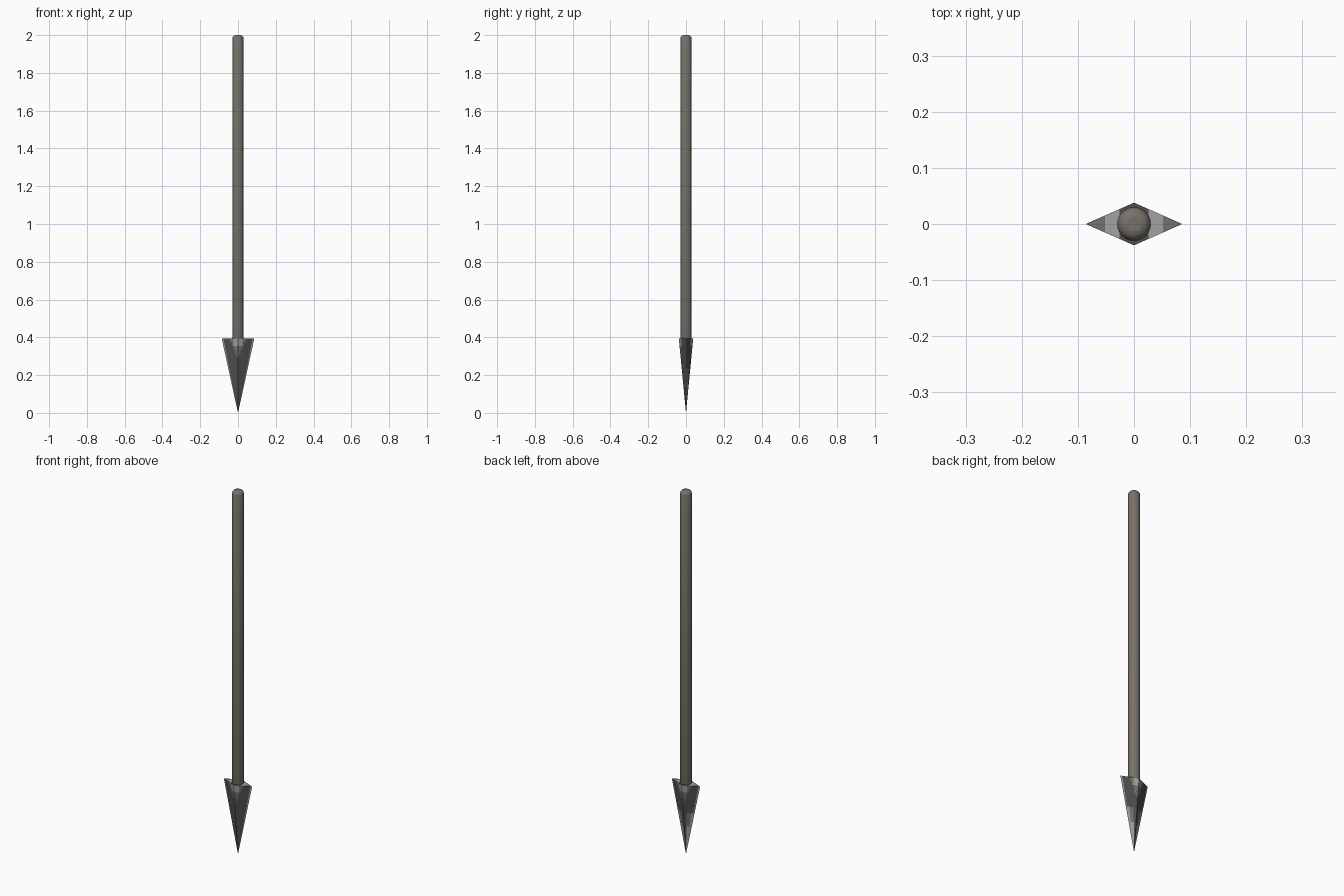
import bpy, bmesh, math

if "Cube" in bpy.data.objects:
    bpy.data.objects.remove(bpy.data.objects["Cube"])


def material(name, rgb):
    m = bpy.data.materials.new(name)
    m.diffuse_color = (*rgb, 1)
    m.use_nodes = True
    m.node_tree.nodes["Principled BSDF"].inputs["Base Color"].default_value = m.diffuse_color
    return m


wood = material("weathered wood", (0.185, 0.167, 0.14))
dark = material("dark steel", (0.08, 0.08, 0.08))
light = material("light steel", (0.36, 0.36, 0.36))
worn = material("worn steel", (0.17, 0.165, 0.155))
DARK, LIGHT, WORN = range(3)


def make(name, bm, mats):
    me = bpy.data.meshes.new(name)
    bm.to_mesh(me)
    bm.free()
    for m in mats:
        me.materials.append(m)
    ob = bpy.data.objects.new(name, me)
    bpy.context.collection.objects.link(ob)
    return ob


# shaft: round pole with softened ends, its foot sunk in the head
R, SIDES = 0.03, 24
profile = [(0.30, 0.018), (0.306, 0.026), (0.318, R),
           (1.982, R), (1.992, 0.027), (1.998, 0.021), (2.0, 0.013)]
bm = bmesh.new()
rings = [[bm.verts.new((r * math.cos(2 * math.pi * i / SIDES),
                        r * math.sin(2 * math.pi * i / SIDES), z))
          for i in range(SIDES)] for z, r in profile]
for a, b in zip(rings, rings[1:]):
    for i in range(SIDES):
        j = (i + 1) % SIDES
        bm.faces.new((a[i], a[j], b[j], b[i])).smooth = True
bm.faces.new(rings[0][::-1])
bm.faces.new(rings[-1])
make("shaft", bm, [wood])

# head: four-sided point, each side cut into strips for the bare metal marks
W, D, H = 0.086, 0.038, 0.393
COLS, ROWS = 10, 20


def side_colour(u, z, back):
    """u runs from 0 on the ridge to 1 on the cutting edge."""
    if u > 0.9:
        return LIGHT
    if z > 0.355 and u < 0.35:
        return LIGHT
    if z > 0.30 and u < 0.35 * (z - 0.28) / 0.075:
        return WORN
    if back and z < 0.24 and u > 0.3:
        return LIGHT if z < 0.16 or u > 0.7 else WORN
    return DARK


def cap_colour(x):
    return DARK if x < 0.028 else LIGHT if x < 0.055 else WORN


bm = bmesh.new()
for sx in (1, -1):
    for sy in (1, -1):
        def at(i, k):
            u, t = i / COLS, k / ROWS
            return bm.verts.new((sx * W * u * t, sy * D * (1 - u) * t, H * t))

        for i in range(COLS):
            for k in range(ROWS):
                quad = [at(i, k + 1), at(i + 1, k + 1)]
                quad += [at(i + 1, k), at(i, k)] if k else [at(0, 0)]
                f = bm.faces.new(quad if sx * sy < 0 else quad[::-1])
                f.material_index = side_colour((i + 0.5) / COLS,
                                               (k + 0.5) / ROWS * H, sy > 0)
            # flat top of the head
            xs = [i / COLS, (i + 1) / COLS]
            cap = [at(i, ROWS), at(i + 1, ROWS)]
            cap += [bm.verts.new((sx * W * u, 0, H)) for u in xs[::-1]]
            if i == COLS - 1:
                bm.verts.remove(cap.pop(2))
            f = bm.faces.new(cap[::-1] if sx * sy < 0 else cap)
            f.material_index = cap_colour((i + 0.5) / COLS * W)
bmesh.ops.remove_doubles(bm, verts=bm.verts, dist=1e-5)
bmesh.ops.recalc_face_normals(bm, faces=bm.faces)
make("spear_head", bm, [dark, light, worn])
